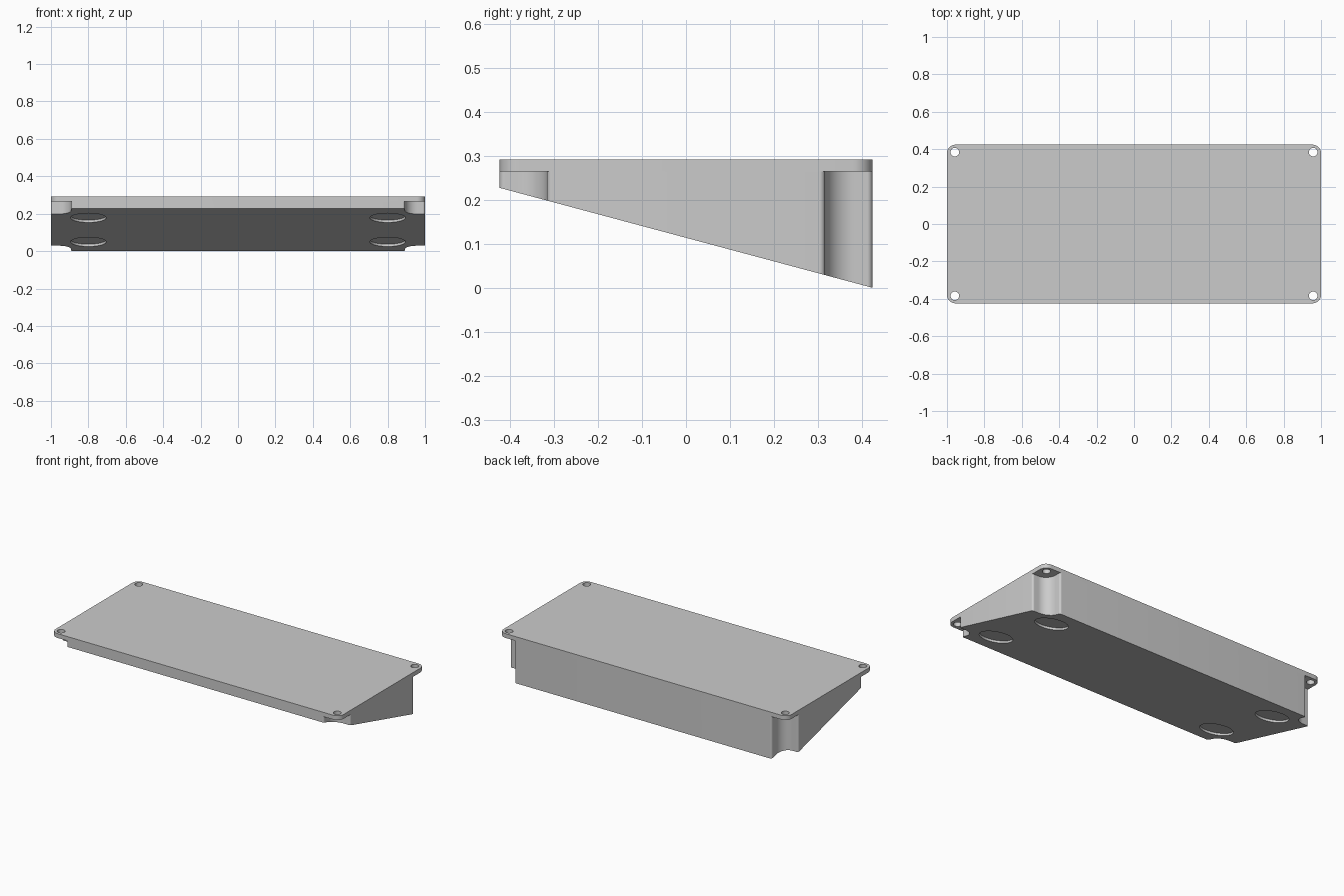
import bpy, bmesh, math
from mathutils import Vector, Matrix

cube = bpy.data.objects.get("Cube")
if cube:
    bpy.data.objects.remove(cube, do_unlink=True)

HX, HY = 1.0, 0.424           # half width and half depth
TOP, UNDER = 0.292, 0.265     # top plate faces
TILT = math.radians(15)
NOTCH = 0.108                 # corner cut-out size

grey = bpy.data.materials.new("light grey")
grey.use_nodes = True
colour = (0.6, 0.6, 0.6, 1)
grey.diffuse_color = colour
grey.node_tree.nodes["Principled BSDF"].inputs["Base Color"].default_value = colour


def floor_z(y):
    """Height of the sloping underside."""
    return (HY - y) * math.tan(TILT)


def fillet(corners, steps=10):
    """Round each right-angled (x, y, radius) corner of a closed outline."""
    pts = []
    for i, (x, y, r) in enumerate(corners):
        p = Vector((x, y))
        a = (Vector(corners[i - 1][:2]) - p).normalized()
        b = (Vector(corners[(i + 1) % len(corners)][:2]) - p).normalized()
        for k in range(steps + 1):
            t = math.pi / 2 * k / steps
            pts.append(p + r * (a + b) - r * (b * math.cos(t) + a * math.sin(t)))
    return pts


def prism(name, outline, top, bottom, bevel=0):
    """Extrude an outline from the height top down to bottom(y)."""
    bm = bmesh.new()
    upper = [bm.verts.new((p.x, p.y, top)) for p in outline]
    lower = [bm.verts.new((p.x, p.y, bottom(p.y))) for p in outline]
    bm.faces.new(upper)
    base = bm.faces.new(lower[::-1])
    n = len(outline)
    for i in range(n):
        j = (i + 1) % n
        bm.faces.new((upper[i], lower[i], lower[j], upper[j]))
    if bevel:
        bmesh.ops.bevel(bm, geom=list(base.edges), offset=bevel, segments=4,
                        profile=0.5, affect='EDGES')
    bmesh.ops.recalc_face_normals(bm, faces=bm.faces)
    return add(name, bm)


def add(name, bm):
    mesh = bpy.data.meshes.new(name)
    bm.to_mesh(mesh)
    bm.free()
    mesh.materials.append(grey)
    obj = bpy.data.objects.new(name, mesh)
    bpy.context.collection.objects.link(obj)
    return obj


def drill(target, name, places, radius, depth, tilt):
    """Cut a round hole at each place, then drop the cutter."""
    bm = bmesh.new()
    for p in places:
        bmesh.ops.create_cone(bm, cap_ends=True, segments=48, radius1=radius,
                              radius2=radius, depth=depth,
                              matrix=Matrix.Translation(p) @ Matrix.Rotation(tilt, 4, 'X'))
    cutter = add(name, bm)
    cutter.hide_render = True
    mod = target.modifiers.new("holes", 'BOOLEAN')
    mod.operation = 'DIFFERENCE'
    mod.solver = 'EXACT'
    mod.object = cutter
    bpy.context.view_layer.objects.active = target
    bpy.ops.object.modifier_apply(modifier=mod.name)
    bpy.data.objects.remove(cutter, do_unlink=True)


# Top plate with four screw holes
quadrants = [(1, 1), (-1, 1), (-1, -1), (1, -1)]
plate = prism("top_plate", fillet([(sx * HX, sy * HY, 0.045) for sx, sy in quadrants]),
              TOP, lambda y: UNDER)
screws = [(sx * 0.958, sy * 0.384, TOP) for sx, sy in quadrants]
drill(plate, "screw_cutter", screws, 0.023, 0.2, 0)

# Wedge body with scooped corners
corners = []
for sx, sy in quadrants:
    trio = [(HX, HY - NOTCH, 0.012), (HX - NOTCH, HY - NOTCH, 0.068), (HX - NOTCH, HY, 0.012)]
    trio = [(sx * x, sy * y, r) for x, y, r in trio]
    corners += trio if sx * sy > 0 else trio[::-1]
body = prism("wedge_body", fillet(corners), UNDER, floor_z, 0.009)

# Shallow round foot recesses in the underside
feet = [(sx * 0.8, sy * 0.24, floor_z(sy * 0.24)) for sx, sy in quadrants]
drill(body, "foot_cutter", feet, 0.095, 0.026, -TILT)

# Smooth rounded walls, crisp edges
for obj in (plate, body):
    bpy.ops.object.select_all(action='DESELECT')
    obj.select_set(True)
    bpy.context.view_layer.objects.active = obj
    bpy.ops.object.shade_smooth_by_angle(angle=math.radians(30))
